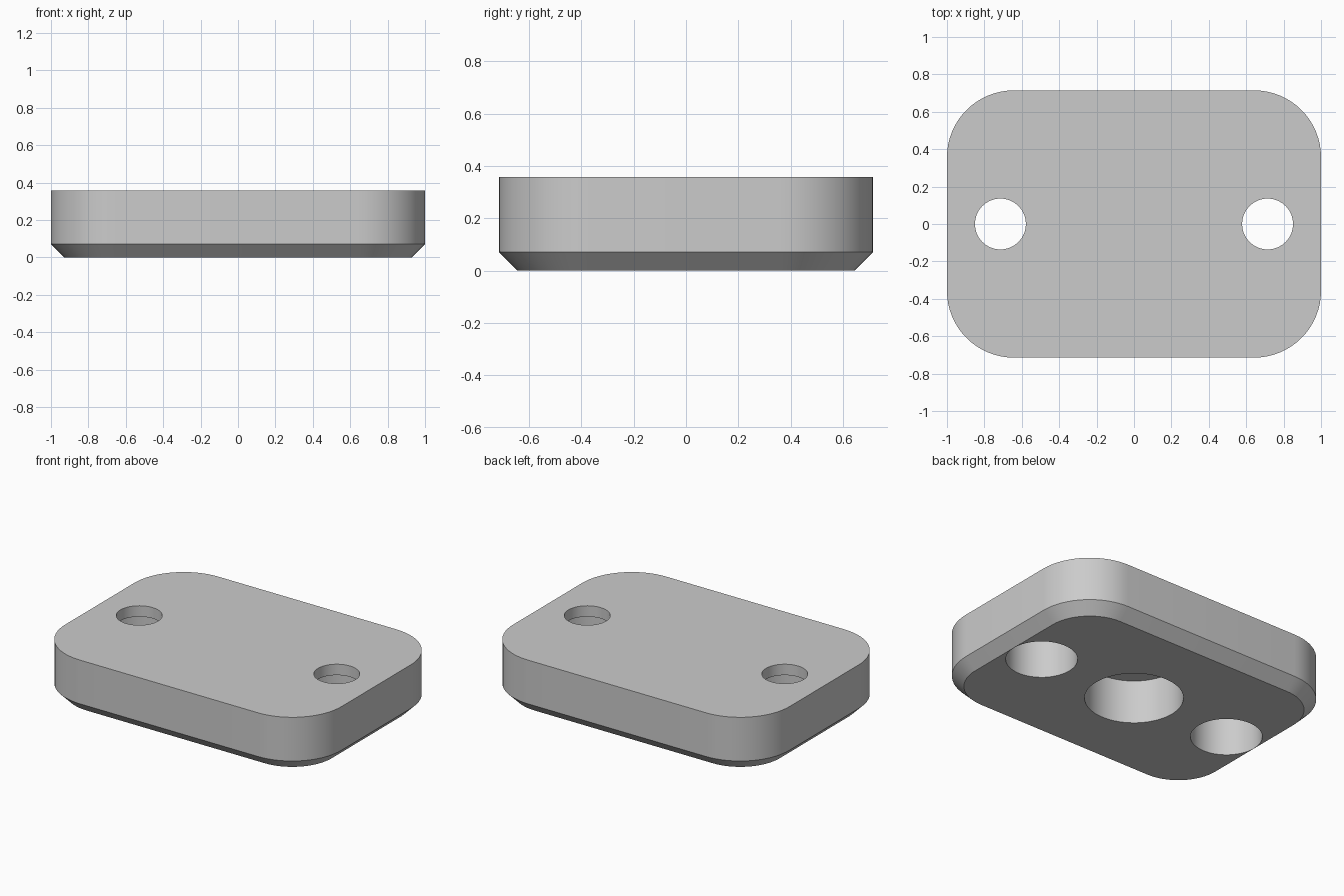
import bpy, bmesh, math

old = bpy.data.objects.get("Cube")
if old:
    bpy.data.objects.remove(old, do_unlink=True)

UNIT = 1 / 14            # plate is 28 x 20 x 5 units
HALF_X, HALF_Y, HEIGHT = 14 * UNIT, 10 * UNIT, 5 * UNIT
RADIUS, CHAMFER = 5 * UNIT, UNIT
HOLE_X = 10 * UNIT

grey = bpy.data.materials.new("plate_grey")
grey.use_nodes = True
colour = (0.6, 0.6, 0.6, 1)
grey.diffuse_color = colour
grey.node_tree.nodes["Principled BSDF"].inputs["Base Color"].default_value = colour


def rounded_ring(bm, z, inset, steps=16):
    """Rounded rectangle of vertices, shrunk evenly by inset."""
    ring = []
    for corner, (sx, sy) in enumerate([(1, 1), (-1, 1), (-1, -1), (1, -1)]):
        for i in range(steps + 1):
            a = math.pi / 2 * (corner + i / steps)
            r = RADIUS - inset
            ring.append(bm.verts.new((sx * (HALF_X - RADIUS) + r * math.cos(a),
                                      sy * (HALF_Y - RADIUS) + r * math.sin(a), z)))
    return ring


def cut_hole(target, x, radius, bottom, top):
    """Subtract a vertical cylinder from the target."""
    bpy.ops.mesh.primitive_cylinder_add(vertices=64, radius=radius, depth=top - bottom,
                                        location=(x, 0, (bottom + top) / 2))
    cutter = bpy.context.object
    cutter.name = "hole_cutter"
    cutter.hide_render = True
    cutter.data.materials.append(grey)
    mod = target.modifiers.new("hole", "BOOLEAN")
    mod.operation, mod.solver, mod.object = "DIFFERENCE", "EXACT", cutter
    bpy.ops.object.select_all(action="DESELECT")
    target.select_set(True)
    bpy.context.view_layer.objects.active = target
    bpy.ops.object.modifier_apply(modifier=mod.name)
    bpy.data.objects.remove(cutter, do_unlink=True)


# Plate body with rounded corners and a chamfered underside
bm = bmesh.new()
rings = [rounded_ring(bm, 0, CHAMFER), rounded_ring(bm, CHAMFER, 0), rounded_ring(bm, HEIGHT, 0)]
for low, high in zip(rings, rings[1:]):
    for i in range(len(low)):
        j = (i + 1) % len(low)
        bm.faces.new((low[i], low[j], high[j], high[i]))
bm.faces.new(rings[0][::-1])
bm.faces.new(rings[-1])
mesh = bpy.data.meshes.new("mounting_plate")
bm.to_mesh(mesh)
bm.free()
mesh.materials.append(grey)
plate = bpy.data.objects.new("mounting_plate", mesh)
bpy.context.collection.objects.link(plate)

# Blind centre pocket, then two stepped through holes, all open underneath
cut_hole(plate, 0, 0.293, -0.1, 4 * UNIT)
for side in (-1, 1):
    cut_hole(plate, side * HOLE_X, 0.213, -0.1, 4 * UNIT)
    cut_hole(plate, side * HOLE_X, 0.136, 0.1, HEIGHT + 0.1)

# Smooth curved walls, sharp edges
bpy.ops.object.select_all(action="DESELECT")
plate.select_set(True)
bpy.context.view_layer.objects.active = plate
bpy.ops.object.shade_smooth_by_angle(angle=math.radians(30))
